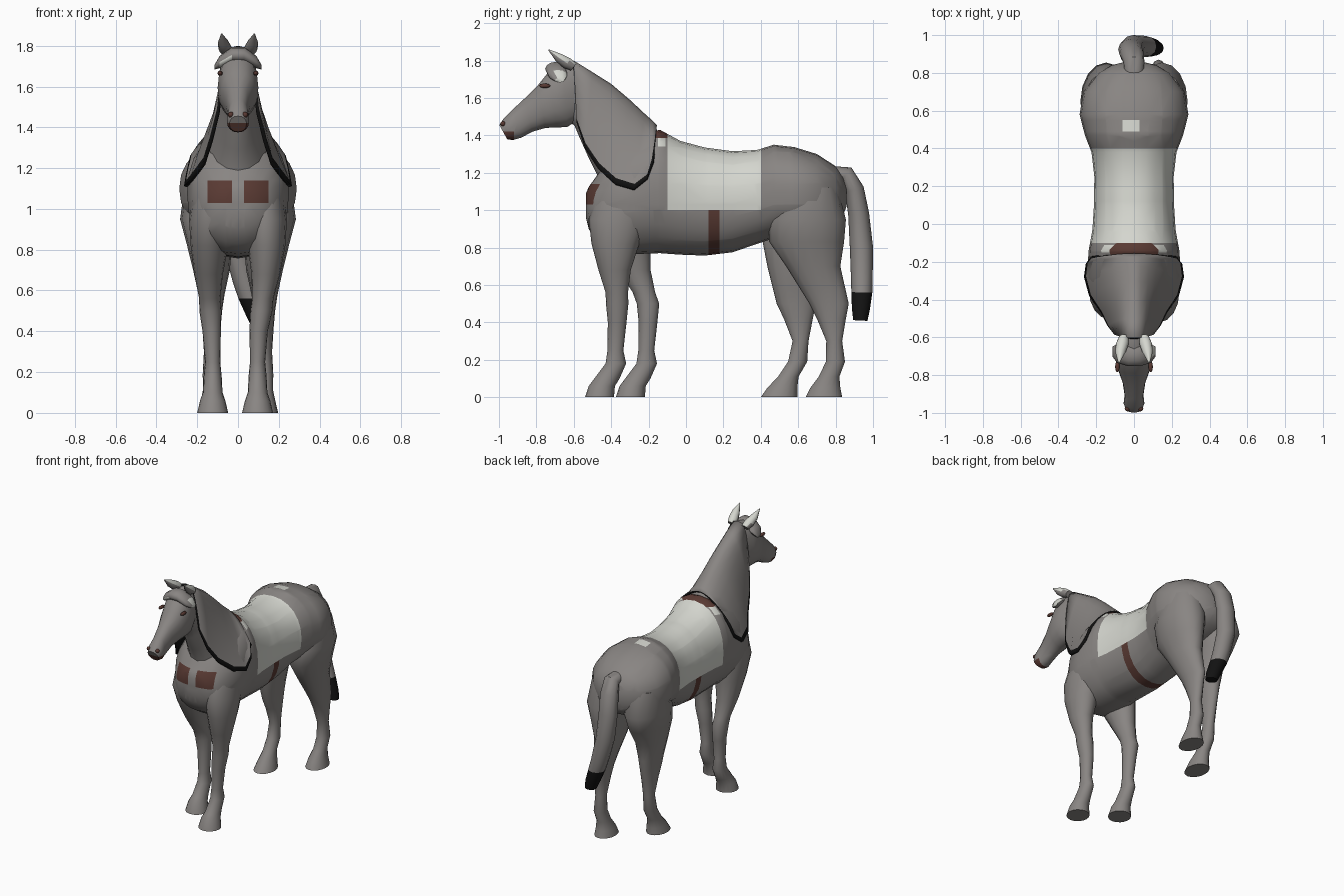
import bpy, bmesh, math
from mathutils import Vector as V

if "Cube" in bpy.data.objects:
    bpy.data.objects.remove(bpy.data.objects["Cube"])


def material(name, rgb):
    m = bpy.data.materials.new(name)
    m.diffuse_color = (*rgb, 1)
    m.use_nodes = True
    m.node_tree.nodes["Principled BSDF"].inputs["Base Color"].default_value = m.diffuse_color
    return m


GREY, WHITE, BROWN, BLACK = range(4)
MATS = [material("coat grey", (0.25, 0.235, 0.226)),
        material("cloth white", (0.66, 0.67, 0.62)),
        material("leather brown", (0.10, 0.042, 0.033)),
        material("hair black", (0.006, 0.006, 0.006))]


def ring(c, u, v, n=16, p=1.0):
    """Superellipse around c with half axes u and v."""
    f = lambda t: math.copysign(abs(t) ** p, t)
    return [V(c) + V(u) * f(math.cos(a)) + V(v) * f(math.sin(a))
            for a in (2 * math.pi * i / n for i in range(n))]


def span(top, bottom, hw, n=16, p=1.0):
    """Ring between two (y, z) points with half width hw."""
    t, b = V((0, *top)), V((0, *bottom))
    return ring((t + b) / 2, (hw, 0, 0), (t - b) / 2, n, p)


def loft(name, rings, rule=None, cuts=(), closed=True):
    """Skin the rings, cut along planes (axis, value), colour faces by rule."""
    bm = bmesh.new()
    rows = [[bm.verts.new(p) for p in r] for r in rings]
    n = len(rows[0])
    for a, b in zip(rows, rows[1:]):
        for i in range(n if closed else n - 1):
            j = (i + 1) % n
            bm.faces.new((a[i], a[j], b[j], b[i]))
    if closed:
        bm.faces.new(rows[0])
        bm.faces.new(rows[-1])
    bmesh.ops.recalc_face_normals(bm, faces=bm.faces)
    for axis, value in cuts:
        co, no = V((0, 0, 0)), V((0, 0, 0))
        co[axis], no[axis] = value, 1
        bmesh.ops.bisect_plane(bm, geom=bm.verts[:] + bm.edges[:] + bm.faces[:],
                               dist=1e-4, plane_co=co, plane_no=no)
    bm.normal_update()
    if not closed and sum(f.normal.z * f.calc_area() for f in bm.faces) < 0:
        bmesh.ops.reverse_faces(bm, faces=bm.faces)
    for f in bm.faces:
        if rule:
            f.material_index = rule(f.calc_center_median(), f.normal)
    me = bpy.data.meshes.new(name)
    bm.to_mesh(me)
    bm.free()
    for m in MATS:
        me.materials.append(m)
    ob = bpy.data.objects.new(name, me)
    bpy.context.collection.objects.link(ob)
    return ob


def lerp(table, z):
    """Piecewise linear lookup in (z, value) pairs sorted by z."""
    if z <= table[0][0]:
        return table[0][1]
    for (a, va), (b, vb) in zip(table, table[1:]):
        if z <= b:
            return va + (vb - va) * (z - a) / (b - a)
    return table[-1][1]


# Barrel: y, top, bottom, half width; with saddle cloth, girth and chest straps
BODY = [(-.535, 1.09, .96, .06), (-.52, 1.125, .90, .12), (-.48, 1.18, .83, .175),
        (-.40, 1.31, .78, .225), (-.28, 1.39, .765, .25), (-.14, 1.43, .77, .24),
        (-.03, 1.37, .762, .22), (.10, 1.335, .757, .212), (.25, 1.315, .775, .21),
        (.38, 1.322, .82, .225), (.47, 1.35, .85, .26), (.58, 1.337, .86, .288),
        (.70, 1.30, .88, .268), (.80, 1.235, .93, .19), (.84, 1.18, .97, .12),
        (.858, 1.12, 1.02, .05)]


def body_colour(c, n):
    x, y, z = c
    if -.10 < y < .40 and z > 1.0:
        return WHITE
    if .12 < y < .18 and z < 1.0:
        return BROWN
    if -.17 < y < -.10 and z > 1.385:
        return BROWN
    if -.15 < y < -.11 and 1.34 < z < 1.385:
        return WHITE
    if y < -.40 and .03 < abs(x) < .15 and 1.03 < z < 1.14:
        return BROWN
    if .49 < y < .55 and -.06 < x < .03 and z > 1.3:
        return WHITE
    return GREY


loft("body", [span((y, t), (y, b), w, 24, .92) for y, t, b, w in BODY], body_colour,
     [(1, v) for v in (-.17, -.15, -.11, -.10, .12, .18, .40, .49, .55)] +
     [(2, v) for v in (1.0, 1.03, 1.14, 1.34, 1.385)] +
     [(0, v) for v in (-.15, -.06, -.03, .03, .15)])

# Neck: crest point, throat point, half width
loft("neck", [span(*s) for s in (
    ((-.14, 1.40), (-.44, 1.00), .17), ((-.17, 1.455), (-.465, 1.17), .15),
    ((-.28, 1.56), (-.525, 1.29), .115), ((-.42, 1.67), (-.57, 1.39), .092),
    ((-.52, 1.74), (-.595, 1.45), .08), ((-.61, 1.785), (-.63, 1.48), .07))])

# Head, with brown mouth
loft("head", [span(*s, 16, .9) for s in (
    ((-.585, 1.785), (-.58, 1.48), .07), ((-.66, 1.785), (-.635, 1.445), .095),
    ((-.73, 1.745), (-.69, 1.442), .10), ((-.79, 1.67), (-.75, 1.44), .085),
    ((-.86, 1.60), (-.82, 1.42), .06), ((-.93, 1.535), (-.88, 1.388), .05),
    ((-.975, 1.49), (-.925, 1.375), .055), ((-.998, 1.455), (-.955, 1.378), .042))],
    lambda c, n: BROWN if c.z < 1.42 and c.y < -.92 else GREY,
    [(2, 1.42), (1, -.92)])

# Mane: sheet draped over the crest; crest y z, edge x y z, drape power
MANE = [(-.60, 1.80, .105, -.585, 1.47, .30), (-.50, 1.738, .14, -.54, 1.33, .38),
        (-.40, 1.675, .175, -.47, 1.22, .45), (-.30, 1.59, .238, -.38, 1.14, .55),
        (-.22, 1.515, .265, -.28, 1.112, .58), (-.175, 1.475, .255, -.21, 1.17, .55),
        (-.155, 1.455, .235, -.185, 1.26, .52)]
STEPS = [0.03, .12, .25, .45, .7, .93, 1]


def drape(cy, cz, ex, ey, ez, p):
    half = [(ex * d ** p, cy + (ey - cy) * d, cz + (ez - cz) * d) for d in STEPS]
    return ([V((-x, y, z)) for x, y, z in reversed(half)] + [V((0, cy, cz))] +
            [V(q) for q in half])


mane = loft("mane", [drape(*m) for m in MANE], closed=False)
across = 2 * len(STEPS)
for i, f in enumerate(mane.data.polygons):
    if i % across in (0, across - 1):
        f.material_index = BLACK
sol = mane.modifiers.new("thickness", "SOLIDIFY")
sol.thickness, sol.offset = .016, -1
sol.material_offset = sol.material_offset_rim = BLACK

# Forelock: arched tuft across the brow with white marks
loft("forelock", [ring((x, y, z), (0, ry, 0), (0, 0, rz), 12) for x, y, z, ry, rz in (
    (-.115, -.675, 1.695, .025, .012), (-.09, -.685, 1.72, .05, .03),
    (-.03, -.695, 1.755, .058, .038), (.03, -.695, 1.755, .058, .038),
    (.09, -.685, 1.72, .05, .03), (.115, -.675, 1.695, .025, .012))],
    lambda c, n: WHITE if (-.09 < c.x < -.03 and c.z < 1.745 and n.y < -.2)
    or (c.x > .09 and n.z > -.2 and c.y > -.70) else GREY)

for side, word in ((1, "right"), (-1, "left")):
    # Ears, pale on the upper side
    loft("ear_" + word, [ring((side * x, y, z), (r, 0, 0), (0, r * .6, r * .75), 10)
                         for x, y, z, r in ((.055, -.60, 1.765, .026),
                                            (.062, -.635, 1.785, .034),
                                            (.072, -.68, 1.815, .027),
                                            (.08, -.735, 1.858, .003))],
         lambda c, n: WHITE if n.z > .1 else GREY)
    # Eyes and nostrils
    for part, c, r in (("eye_", (.088, -.755, 1.665), (.012, .03, .012)),
                       ("nostril_", (.035, -.978, 1.462), (.014, .014, .014))):
        bpy.ops.mesh.primitive_uv_sphere_add(segments=12, ring_count=8,
                                             location=(side * c[0], c[1], c[2]))
        ob = bpy.context.object
        ob.name, ob.scale = part + word, r
        ob.data.materials.append(MATS[BROWN])

# Legs: z, front y, back y, half width, centre x
FORE = [(0, -.54, -.385, .076, .11), (.06, -.52, -.38, .062, .11),
        (.10, -.49, -.355, .048, .11), (.18, -.43, -.32, .044, .11),
        (.25, -.42, -.335, .037, .11), (.40, -.418, -.318, .045, .115),
        (.50, -.428, -.308, .054, .125), (.56, -.43, -.31, .052, .13),
        (.68, -.468, -.295, .07, .14), (.82, -.505, -.25, .092, .14),
        (.95, -.52, -.20, .105, .135), (1.05, -.49, -.18, .10, .125)]
HIND = [(0, .64, .835, .072, .125), (.05, .665, .825, .06, .125),
        (.11, .71, .82, .044, .128), (.19, .748, .85, .043, .13),
        (.30, .75, .835, .037, .13), (.42, .70, .855, .045, .13),
        (.50, .66, .87, .052, .13), (.58, .61, .852, .064, .13),
        (.70, .535, .825, .09, .13), (.83, .445, .845, .112, .14),
        (.95, .44, .855, .137, .147), (1.12, .50, .81, .13, .13)]


def leg(name, rows, side, stride, sway=0):
    rings = []
    for z, f, b, hw, x in rows:
        y = (f + b) / 2 + lerp(stride, z)
        dx = lerp([(.4, sway), (.8, 0)], z)
        rings.append(ring((side * x + dx, y, z), (hw, 0, 0), (0, (b - f) / 2, 0)))
    loft(name, rings)


still = [(0, 0), (1, 0)]
leg("front_leg_right", FORE, 1, still, -.014)
leg("front_leg_left", FORE, -1, [(.5, .165), (1.0, 0)], -.014)
leg("hind_leg_right", HIND, 1, still)
leg("hind_leg_left", HIND, -1, [(0, -.24), (.3, -.18), (.5, -.175), (.7, -.10), (.9, 0)])

# Tail: x, y, z, half width, half depth along a path, black tip
TAIL = [(0, .79, 1.195, .05, .04), (0, .855, 1.19, .055, .048), (-.012, .90, 1.11, .065, .052),
        (-.018, .923, .98, .066, .056), (-.005, .938, .80, .064, .062),
        (.035, .94, .64, .06, .058), (.06, .94, .56, .058, .056),
        (.095, .935, .47, .052, .048), (.115, .932, .41, .042, .038)]
rings = []
for i, (x, y, z, w, d) in enumerate(TAIL):
    a, b = TAIL[max(i - 1, 0)], TAIL[min(i + 1, len(TAIL) - 1)]
    t = V((0, b[1] - a[1], b[2] - a[2])).normalized()
    rings.append(ring((x, y, z), (w, 0, 0), t.cross(V((1, 0, 0))) * d, 12))
loft("tail", rings, lambda c, n: BLACK if c.z < .56 else GREY)

# Soft shading everywhere, hoof soles stay sharp
for ob in bpy.data.objects:
    ob.select_set(True)
bpy.context.view_layer.objects.active = mane
bpy.ops.object.shade_smooth_by_angle(angle=math.radians(50))
